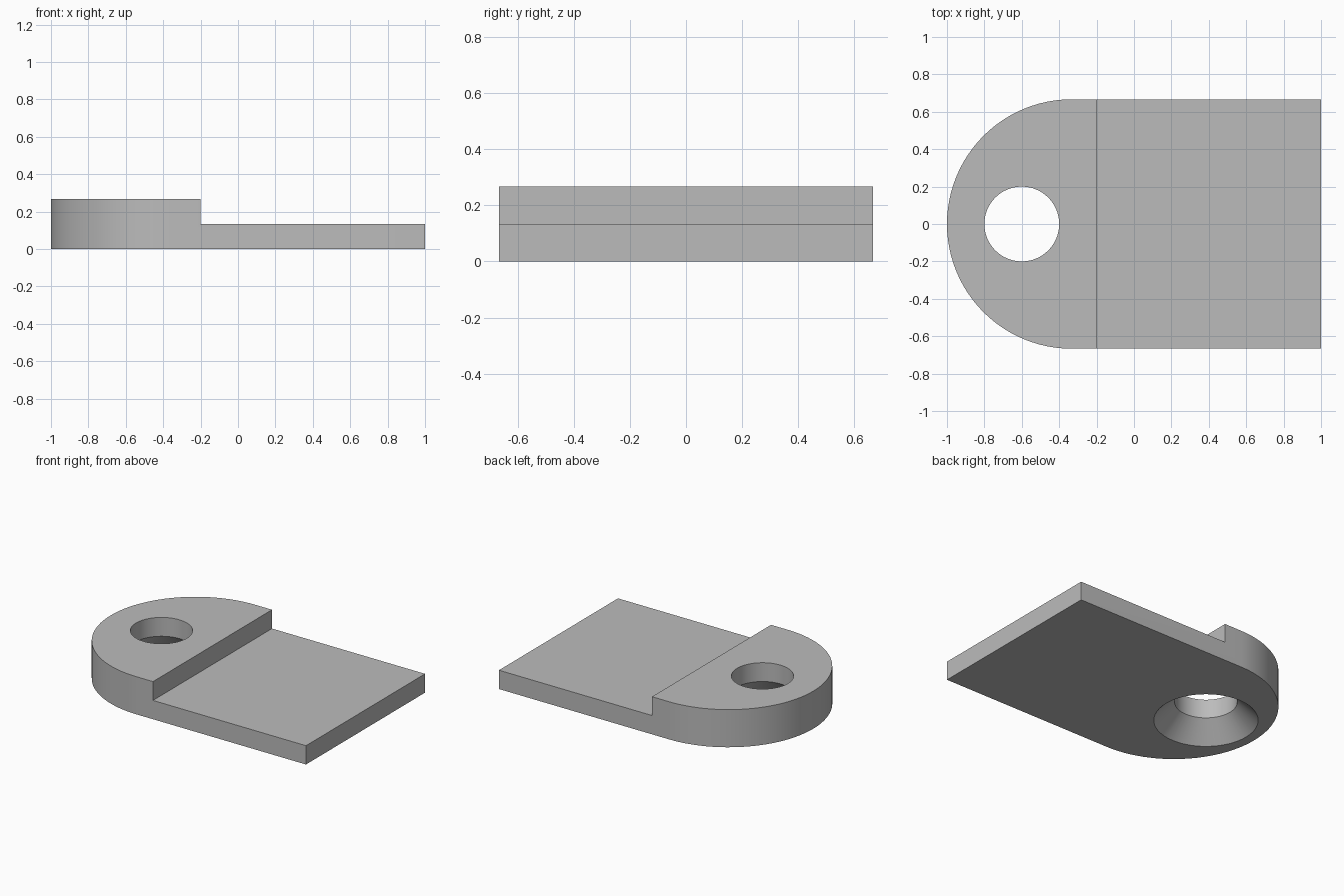
import bpy, bmesh, math

cube = bpy.data.objects.get("Cube")
if cube:
    bpy.data.objects.remove(cube, do_unlink=True)

HALF_WIDTH, HEIGHT, STEP = 2 / 3, 0.8 / 3, 0.4 / 3
HOLE_X, HOLE_R, SINK_R = -0.6, 0.2, 1 / 3

grey = bpy.data.materials.new("plain grey")
grey.use_nodes = True
colour = (0.5, 0.5, 0.5, 1)
grey.diffuse_color = colour
grey.node_tree.nodes["Principled BSDF"].inputs["Base Color"].default_value = colour


def make_object(name, bm):
    bmesh.ops.recalc_face_normals(bm, faces=bm.faces)
    mesh = bpy.data.meshes.new(name)
    bm.to_mesh(mesh)
    bm.free()
    mesh.materials.append(grey)
    obj = bpy.data.objects.new(name, mesh)
    bpy.context.collection.objects.link(obj)
    return obj


def prism(name, outline, axis_map, depth):
    """Extrude a flat outline along the depth vector."""
    bm = bmesh.new()
    face = bm.faces.new([bm.verts.new(axis_map(*p)) for p in outline])
    moved = bmesh.ops.extrude_face_region(bm, geom=[face])["geom"]
    verts = [v for v in moved if isinstance(v, bmesh.types.BMVert)]
    bmesh.ops.translate(bm, verts=verts, vec=depth)
    return make_object(name, bm)


def lathe(name, profile, x, steps=64):
    """Revolve a closed radius/height profile about a vertical axis."""
    bm = bmesh.new()
    rings = [[bm.verts.new((x + r * math.cos(2 * math.pi * i / steps),
                            r * math.sin(2 * math.pi * i / steps), z))
              for i in range(steps)] for r, z in profile]
    for low, high in zip(rings, rings[1:]):
        for i in range(steps):
            j = (i + 1) % steps
            bm.faces.new((low[i], low[j], high[j], high[i]))
    bm.faces.new(rings[0])
    bm.faces.new(rings[-1])
    return make_object(name, bm)


# Plate with one rounded end
arc_x = HALF_WIDTH - 1
segments = 48
outline = [(1, -HALF_WIDTH), (1, HALF_WIDTH)]
for i in range(segments + 1):
    a = math.pi / 2 + math.pi * i / segments
    outline.append((arc_x + HALF_WIDTH * math.cos(a), HALF_WIDTH * math.sin(a)))
plate = prism("stepped_plate", outline, lambda x, y: (x, y, 0), (0, 0, HEIGHT))

# Cutter for the lowered deck
deck = [(-0.2, STEP), (1.2, STEP), (1.2, 0.5), (-0.2, 0.5)]
step_cutter = prism("step_cutter", deck, lambda x, z: (x, -1, z), (0, 2, 0))

# Cutter for the hole, countersunk from below
slope = (SINK_R - HOLE_R) / STEP
extra = 0.05
hole_cutter = lathe("hole_cutter", [(SINK_R + slope * extra, -extra), (HOLE_R, STEP),
                                    (HOLE_R, HEIGHT + extra)], HOLE_X)

# Cut, apply, and remove the cutters
bpy.context.view_layer.objects.active = plate
for cutter in (step_cutter, hole_cutter):
    mod = plate.modifiers.new(cutter.name, "BOOLEAN")
    mod.operation, mod.solver, mod.object = "DIFFERENCE", "EXACT", cutter
    cutter.hide_render = True
    bpy.ops.object.modifier_apply(modifier=mod.name)
    bpy.data.objects.remove(cutter, do_unlink=True)

# Smooth curved walls, sharp rims
bpy.ops.object.select_all(action="DESELECT")
plate.select_set(True)
bpy.ops.object.shade_smooth_by_angle(angle=math.radians(30))
